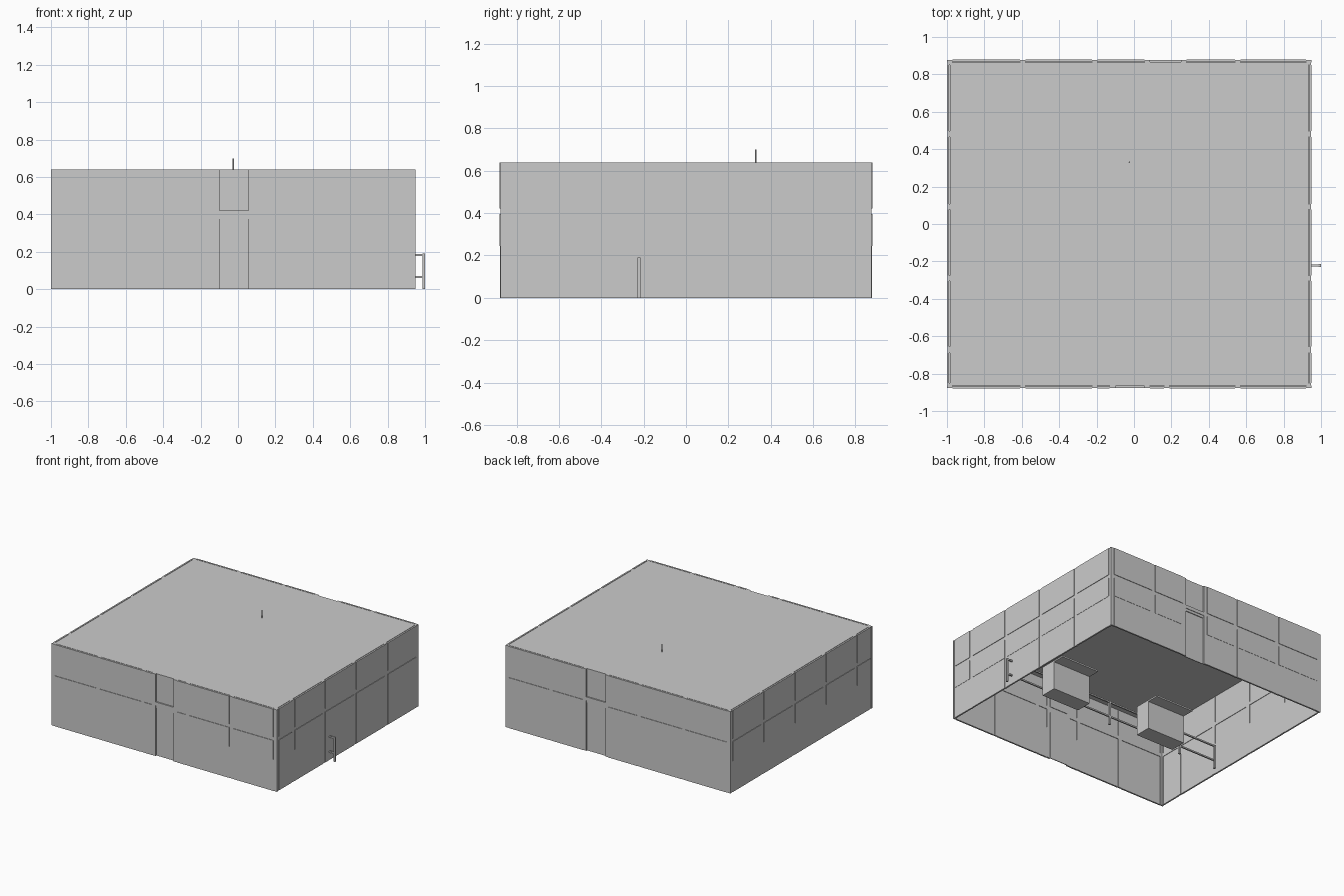
import bpy, bmesh
from mathutils import Vector

if "Cube" in bpy.data.objects:
    bpy.data.objects.remove(bpy.data.objects["Cube"])

X0, X1, Y0, Y1, H = -1.0, 0.95, -0.88, 0.88, 0.64
T = 0.016          # wall thickness
BEAM = (0.395, 0.422)
SILL = 0.245

grey = bpy.data.materials.new("plain_grey")
grey.diffuse_color = (0.6, 0.6, 0.6, 1)
grey.use_nodes = True
grey.node_tree.nodes["Principled BSDF"].inputs["Base Color"].default_value = grey.diffuse_color


def add_boxes(name, boxes):
    """One object made of axis-aligned boxes (x0, x1, y0, y1, z0, z1)."""
    bm = bmesh.new()
    for x0, x1, y0, y1, z0, z1 in boxes:
        verts = bmesh.ops.create_cube(bm, size=1)["verts"]
        size = Vector((x1 - x0, y1 - y0, z1 - z0))
        mid = Vector((x0 + x1, y0 + y1, z0 + z1)) / 2
        for v in verts:
            v.co = Vector([a * b for a, b in zip(v.co, size)]) + mid
    mesh = bpy.data.meshes.new(name)
    bm.to_mesh(mesh)
    bm.free()
    mesh.materials.append(grey)
    ob = bpy.data.objects.new(name, mesh)
    bpy.context.collection.objects.link(ob)
    return ob


def place(side, u0, u1, d0, d1, z0, z1):
    """Box on a wall: u runs along it, d is the depth in from its outer face."""
    if side == "front":
        return (u0, u1, Y0 + d0, Y0 + d1, z0, z1)
    if side == "back":
        return (u0, u1, Y1 - d1, Y1 - d0, z0, z1)
    if side == "right":
        return (X1 - d1, X1 - d0, u0, u1, z0, z1)
    return (X0 + d0, X0 + d1, u0, u1, z0, z1)


def wall(side, posts, door=None):
    """Recessed posts and beam, with raised panels in every bay."""
    frame, upper, lower, doors = [], [], [], []
    for a, b in posts:
        frame.append(place(side, a, b, 0.004, T, 0, H))
    for i in range(len(posts) - 1):
        a, b = posts[i][1], posts[i + 1][0]
        frame.append(place(side, a, b, 0.004, T, *BEAM))
        if i == door:
            # set-back door leaf with a transom pane above it
            doors.append(place(side, a, b, 0.014, 0.02, 0, 0.375))
            doors.append(place(side, a, b, 0.014, 0.02, BEAM[1], H))
            frame.append(place(side, a, b, 0.008, T, 0.375, BEAM[0]))
            continue
        upper.append(place(side, a, b, 0, 0.012, BEAM[1], H))
        upper.append(place(side, a, b, 0, 0.012, SILL, BEAM[0]))
        lower.append(place(side, a, b, 0.002, 0.014, 0, SILL))
    add_boxes(side + "_wall_frame", frame)
    add_boxes(side + "_upper_panels", upper)
    add_boxes(side + "_lower_panels", lower)
    if doors:
        add_boxes(side + "_door", doors)


# Four walls
side_posts = [(Y0 + T, -0.85), (-0.69, -0.655), (-0.305, -0.275),
              (0.077, 0.108), (0.465, 0.497), (0.85, Y1 - T)]
wall("right", side_posts)
wall("left", side_posts)
wall("front", [(X0, -0.97), (-0.61, -0.58), (-0.225, -0.195), (-0.13, -0.10),
               (0.055, 0.085), (0.16, 0.19), (0.54, 0.57), (0.92, X1)], door=3)
wall("back", [(X0, -0.97), (-0.61, -0.58), (-0.225, -0.195), (0.055, 0.085),
              (0.25, 0.28), (0.54, 0.57), (0.92, X1)], door=3)

# Flat roof
add_boxes("roof", [(X0 + T, X1 - T, Y0 + T, Y1 - T, H - 0.008, H)])

# Roof rod
bpy.ops.mesh.primitive_cylinder_add(vertices=8, radius=0.004, depth=0.07,
                                    location=(-0.025, 0.33, 0.665))
rod = bpy.context.object
rod.name = "roof_rod"
rod.data.materials.append(grey)

# Railing running along the inside and out through the right wall
RY = (-0.23, -0.215)
rails = [(x - 0.007, x + 0.007, *RY, 0, 0.19) for x in (-0.935, -0.61, 0.04, 0.993)]
rails += [(-0.935, 0.99, -0.228, -0.217, z, z + 0.011) for z in (0.06, 0.178)]
add_boxes("railing", rails)

# Two desks with overhanging tops
for n, x in (("right", 0.507), ("left", -0.37)):
    add_boxes(n + "_desk", [(x - 0.165, x + 0.165, -0.213, -0.085, 0, 0.22)])
    add_boxes(n + "_desk_top", [(x - 0.165, x + 0.165, -0.213, 0.01, 0.22, 0.232)])
